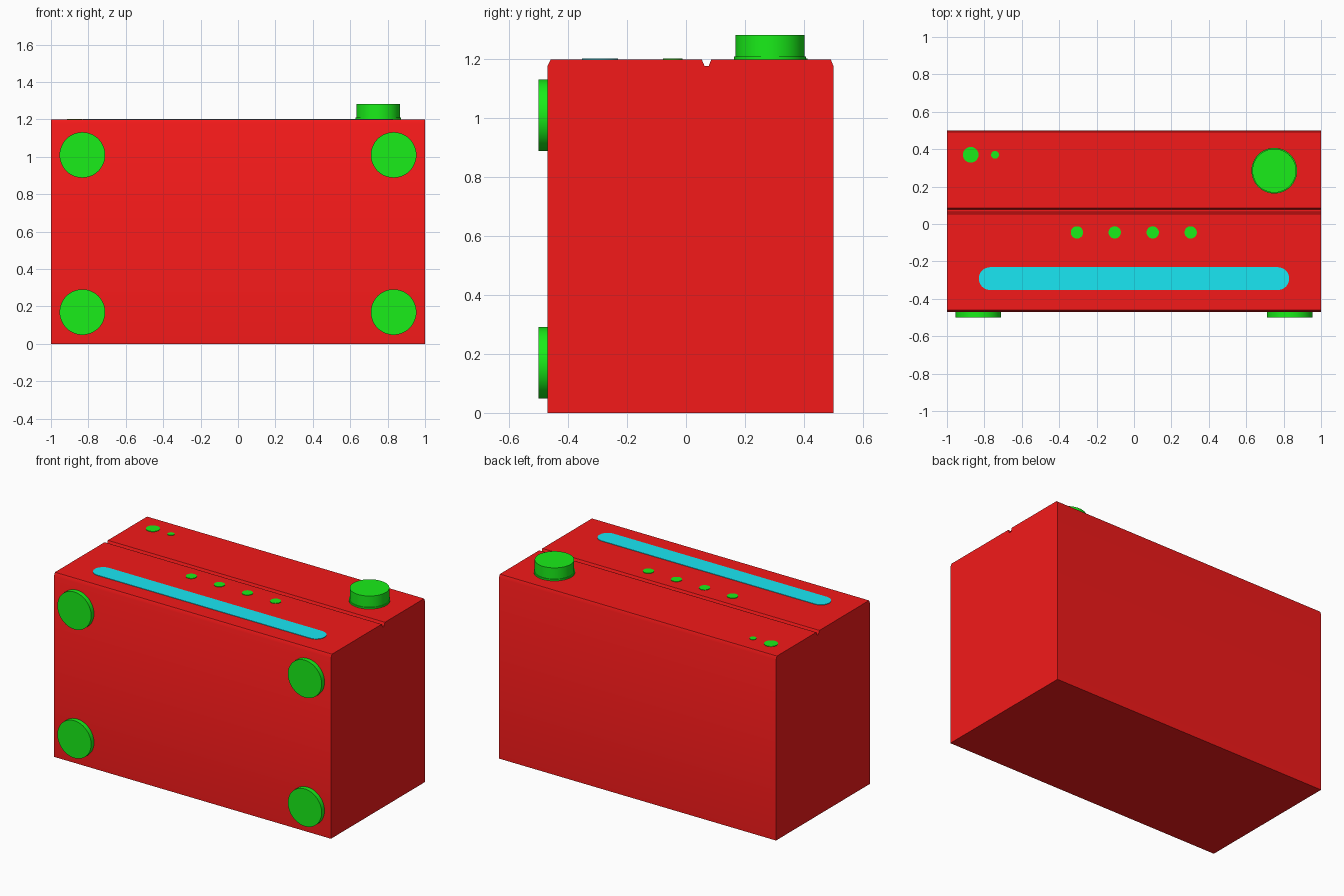
import bpy, bmesh, math
from mathutils import Matrix

if "Cube" in bpy.data.objects:
    bpy.data.objects.remove(bpy.data.objects["Cube"])


def material(name, colour):
    m = bpy.data.materials.new(name)
    m.diffuse_color = (*colour, 1)
    m.use_nodes = True
    m.node_tree.nodes["Principled BSDF"].inputs["Base Color"].default_value = m.diffuse_color
    return m


RED = material("red", (0.9, 0.01, 0.01))
GREEN = material("green", (0.01, 0.85, 0.01))
CYAN = material("cyan", (0.01, 0.8, 0.9))


def prism(name, profile, depth, matrix, mat):
    """Extrude a 2D profile by depth along local z, then place it."""
    bm = bmesh.new()
    face = bm.faces.new([bm.verts.new((u, v, 0)) for u, v in profile])
    out = bmesh.ops.extrude_face_region(bm, geom=[face])
    verts = [g for g in out["geom"] if isinstance(g, bmesh.types.BMVert)]
    bmesh.ops.translate(bm, verts=verts, vec=(0, 0, depth))
    bmesh.ops.recalc_face_normals(bm, faces=bm.faces)
    bmesh.ops.transform(bm, matrix=matrix, verts=bm.verts)
    mesh = bpy.data.meshes.new(name)
    bm.to_mesh(mesh)
    bm.free()
    mesh.materials.append(mat)
    ob = bpy.data.objects.new(name, mesh)
    bpy.context.collection.objects.link(ob)
    bpy.ops.object.select_all(action="DESELECT")
    ob.select_set(True)
    bpy.context.view_layer.objects.active = ob
    bpy.ops.object.shade_smooth_by_angle(angle=math.radians(30))
    return ob


def arc(radius, start=0.0, sweep=2 * math.pi, n=48, cx=0.0):
    closed = sweep > 6.28
    return [(cx + radius * math.cos(start + sweep * i / n),
             radius * math.sin(start + sweep * i / n))
            for i in range(n if closed else n + 1)]


# Body: side profile (y, z) with bevelled top edges and a shallow groove
side = [(-0.47, 0), (0.5, 0), (0.5, 1.178), (0.491, 1.2), (0.086, 1.2),
        (0.077, 1.177), (0.063, 1.177), (0.053, 1.2), (-0.459, 1.2), (-0.47, 1.177)]
yz_to_x = Matrix(((0, 0, 1, -1), (1, 0, 0, 0), (0, 1, 0, 0), (0, 0, 0, 1)))
prism("body", side, 2.0, yz_to_x, RED)

# Round pads at the four corners of the front
for x in (-0.832, 0.832):
    for z in (0.17, 1.01):
        place = Matrix.Translation((x, -0.465, z)) @ Matrix.Rotation(math.pi / 2, 4, "X")
        prism("front_pad", arc(0.122), 0.035, place, GREEN)

# Knob on a slightly wider base
prism("knob_base", arc(0.122), 0.015, Matrix.Translation((0.75, 0.285, 1.195)), GREEN)
prism("knob", arc(0.117), 0.077, Matrix.Translation((0.75, 0.285, 1.206)), GREEN)

# Buttons and indicator lights on the top
for name, x, y, r in [("large_light", -0.873, 0.37, 0.042),
                      ("small_light", -0.743, 0.37, 0.021)] + \
                     [("button", bx, -0.045, 0.033) for bx in (-0.305, -0.103, 0.1, 0.303)]:
    prism(name, arc(r, n=32), 0.013, Matrix.Translation((x, y, 1.19)), GREEN)

# Long rounded strip along the front of the top
R = 0.061
strip = arc(R, -math.pi / 2, math.pi, 16, 0.83 - R) + arc(R, math.pi / 2, math.pi, 16, R - 0.83)
prism("top_strip", strip, 0.013, Matrix.Translation((0, -0.292, 1.19)), CYAN)
